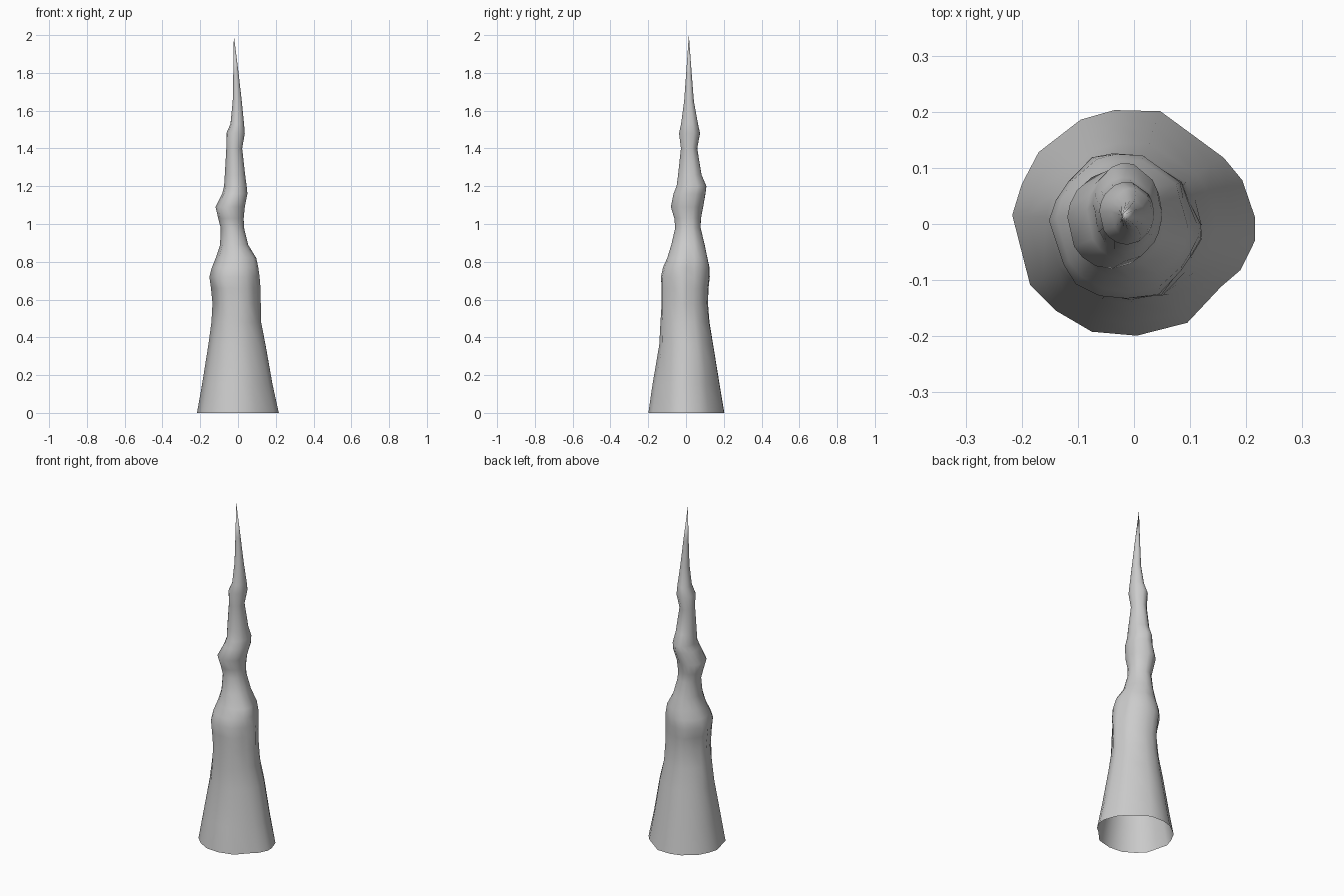
import bpy, bmesh
from math import cos, sin, atan2, hypot, exp

# Irregular foot outline
FOOT = [(-.217, .015), (-.2, .07), (-.17, .127), (-.095, .185), (-.035, .202),
        (.047, .2), (.16, .117), (.193, .077), (.216, .01), (.216, -.03),
        (.19, -.083), (.155, -.113), (.095, -.177), (.005, -.2), (-.075, -.193),
        (-.14, -.155), (-.185, -.11)]

# Height, then left, right, front and back extents of the spire
RINGS = [(0, -.216, .216, -.2, .202), (.15, -.19, .183, -.178, .178),
         (.36, -.157, .146, -.142, .145), (.48, -.14, .122, -.138, .127),
         (.58, -.132, .119, -.138, .122), (.66, -.14, .118, -.138, .125),
         (.72, -.15, .117, -.138, .13), (.77, -.138, .115, -.124, .127),
         (.82, -.118, .103, -.1, .115), (.89, -.095, .055, -.078, .1),
         (.98, -.092, .032, -.057, .078), (1.03, -.105, .03, -.062, .08),
         (1.09, -.119, .036, -.08, .092), (1.16, -.084, .05, -.066, .104),
         (1.2, -.074, .046, -.05, .109), (1.26, -.07, .038, -.042, .083),
         (1.4, -.062, .022, -.027, .06), (1.48, -.062, .036, -.037, .075),
         (1.53, -.04, .032, -.026, .064), (1.65, -.028, .02, -.01, .042),
         (1.8, -.025, .003, .001, .03)]


def ring_points(z, x0, x1, y0, y1):
    cx, cy, rx, ry = (x0 + x1) / 2, (y0 + y1) / 2, (x1 - x0) / 2, (y1 - y0) / 2
    pts = []
    for px, py in FOOT:
        u, v = px / .216, py / .201
        a = atan2(v, u)
        # foot shape fades to an ellipse with height
        t = min(1, z / .5)
        k = hypot(u, v) * (1 - t) + t
        # drip folds under the collar
        k *= 1 + .06 * exp(-((z - .62) / .12) ** 2) * (cos(6 * a + .5) - .5)
        # hollow on the right side of the shoulder
        k *= 1 - .16 * exp(-((z - .79) / .07) ** 2 - ((a - .25) / .4) ** 2)
        pts.append((cx + rx * k * cos(a), cy + ry * k * sin(a), z))
    return pts


# Spire skin, open underneath
bm = bmesh.new()
loops = [[bm.verts.new(p) for p in ring_points(*r)] for r in RINGS]
tip = bm.verts.new((-.022, .015, 2))
n = len(FOOT)
for low, high in zip(loops, loops[1:]):
    for i in range(n):
        j = (i + 1) % n
        bm.faces.new((low[i], low[j], high[j], high[i]))
for i in range(n):
    bm.faces.new((loops[-1][i], loops[-1][(i + 1) % n], tip))
bmesh.ops.recalc_face_normals(bm, faces=bm.faces)
# outward check
if sum(f.normal.dot(f.calc_center_median().to_2d().to_3d()) for f in bm.faces) < 0:
    bmesh.ops.reverse_faces(bm, faces=bm.faces)
for f in bm.faces:
    f.smooth = True
mesh = bpy.data.meshes.new("stalagmite")
bm.to_mesh(mesh)
bm.free()
bpy.context.collection.objects.link(bpy.data.objects.new("stalagmite", mesh))
